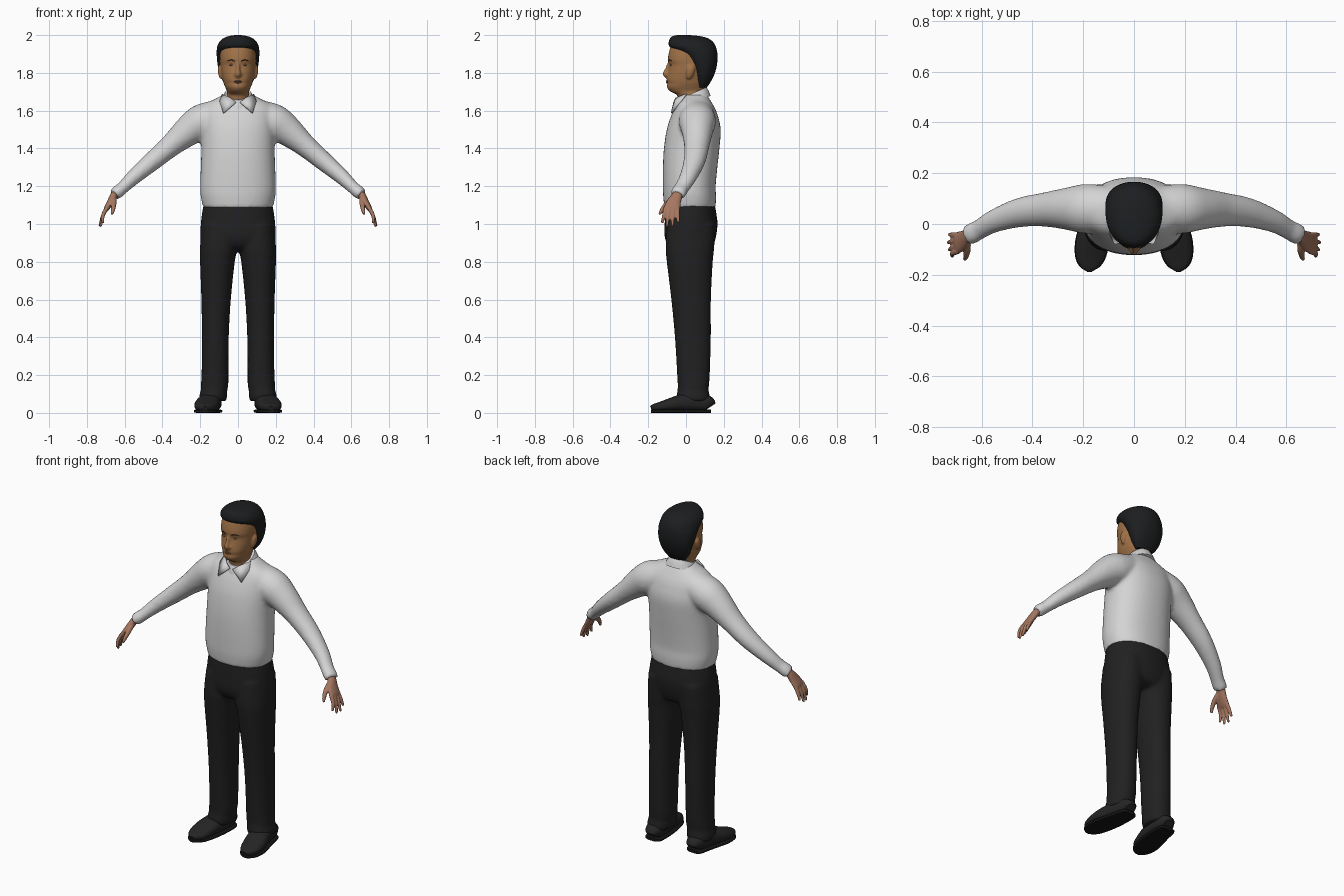
import bpy, bmesh, math
from mathutils import Vector, Matrix


def material(name, r, g, b):
    m = bpy.data.materials.new(name)
    m.diffuse_color = (r, g, b, 1)
    return m


FACE = material("face_skin", 0.36, 0.17, 0.065)
HAND = material("hand_skin", 0.38, 0.185, 0.12)
SHIRT = material("shirt_white", 0.66, 0.66, 0.66)
CLOTH = material("trouser_black", 0.015, 0.015, 0.016)
HAIR = material("hair_black", 0.012, 0.013, 0.014)
LEATHER = material("shoe_black", 0.018, 0.018, 0.018)
SOLE = material("sole_black", 0.008, 0.008, 0.008)
LIP = material("lip_brown", 0.27, 0.105, 0.06)
EYE = material("eye_grey", 0.22, 0.17, 0.13)


def resample(pts, steps):
    """Catmull-Rom interpolation of stations of any dimension."""
    out = []
    for i in range(len(pts) - 1):
        a, b, c, d = pts[max(i - 1, 0)], pts[i], pts[i + 1], pts[min(i + 2, len(pts) - 1)]
        for k in range(steps):
            t = k / steps
            out.append([0.5 * (2 * q + (r - p) * t + (2 * p - 5 * q + 4 * r - s) * t * t
                               + (3 * q - p - 3 * r + s) * t ** 3) for p, q, r, s in zip(a, b, c, d)])
    return out + [list(pts[-1])]


def loft(bm, stations, n=32, steps=4, power=2.0, flat=False, side=1, ref=(0, 1, 0)):
    """Skin (x, y, z, ra, rb) stations; rb lies along ref, ra across it."""
    st = resample(stations, steps)
    rings = []
    for i, (x, y, z, ra, rb) in enumerate(st):
        if flat:
            u, v = Vector((0, 1, 0)), Vector((1, 0, 0))
        else:
            t = (Vector(st[min(i + 1, len(st) - 1)][:3]) - Vector(st[max(i - 1, 0)][:3])).normalized()
            u = Vector(ref)
            u = (u - t * u.dot(t)).normalized()
            v = t.cross(u)
        ring = []
        for k in range(n):
            a = 2 * math.pi * k / n
            c, s = math.cos(a), math.sin(a)
            p = (Vector((x, y, z)) + v * max(ra, 0.001) * math.copysign(abs(c) ** (2 / power), c)
                 + u * max(rb, 0.001) * math.copysign(abs(s) ** (2 / power), s))
            ring.append(bm.verts.new((p.x * side, p.y, p.z)))
        rings.append(ring)
    for r0, r1 in zip(rings, rings[1:]):
        for k in range(n):
            bm.faces.new((r0[k], r0[(k + 1) % n], r1[(k + 1) % n], r1[k]))
    bm.faces.new(rings[0])
    bm.faces.new(rings[-1])


def levels(rows):
    """(z, half width, front y, back y, centre x) rows to stations."""
    return [(r[4] if len(r) > 4 else 0, (r[2] + r[3]) / 2, r[0], r[1], (r[3] - r[2]) / 2) for r in rows]


def finish(bm, name, mat, voxel=0, smooth=0, mirror=False):
    bmesh.ops.recalc_face_normals(bm, faces=bm.faces[:])
    for f in bm.faces:
        f.smooth = len(f.verts) < 5
    me = bpy.data.meshes.new(name)
    bm.to_mesh(me)
    bm.free()
    me.materials.append(mat)
    ob = bpy.data.objects.new(name, me)
    bpy.context.collection.objects.link(ob)
    if voxel:
        m = ob.modifiers.new("fuse", 'REMESH')
        m.mode = 'VOXEL'
        m.voxel_size = voxel
        m.use_smooth_shade = True
    if smooth:
        m = ob.modifiers.new("soften", 'SMOOTH')
        m.factor, m.iterations = 0.5, smooth
    if mirror:
        ob.modifiers.new("mirror", 'MIRROR')
    return ob


# Shirt: torso and both sleeves fused
bm = bmesh.new()
loft(bm, levels([(1.085, .184, -.114, .155), (1.11, .19, -.117, .158), (1.15, .198, -.121, .159),
                 (1.2, .2, -.122, .157), (1.3, .197, -.122, .166), (1.4, .194, -.117, .177),
                 (1.5, .196, -.102, .184), (1.57, .196, -.08, .17), (1.61, .192, -.062, .155),
                 (1.64, .165, -.047, .138), (1.665, .115, -.032, .123), (1.685, .08, -.01, .11)]),
     n=48, power=2.25, flat=True)
for s in (1, -1):
    loft(bm, [(.10, .06, 1.575, .085, .09), (.19, .06, 1.54, .095, .098), (.26, .06, 1.495, .082, .084),
              (.35, .057, 1.42, .061, .068), (.45, .045, 1.335, .051, .058), (.55, .012, 1.25, .041, .046),
              (.61, -.022, 1.192, .033, .04), (.63, -.033, 1.176, .035, .042), (.655, -.045, 1.154, .033, .04)],
         side=s)
finish(bm, "shirt", SHIRT, 0.011, 6)

# Collar band sloping down to the front
bm = bmesh.new()
loft(bm, levels([(1.635, .1, -.065, .13), (1.665, .085, -.058, .12), (1.69, .07, -.045, .108)]), n=40, flat=True)
for v in bm.verts:
    v.co.z += 0.44 * (v.co.y - 0.03)
finish(bm, "collar_band", SHIRT)

# Pointed collar flaps
bm = bmesh.new()
a, b, c, d, e = [bm.verts.new(p) for p in ((.010, -.067, 1.645), (.078, -.08, 1.588), (.098, -.032, 1.65),
                                           (.085, .0, 1.69), (.04, -.056, 1.668))]
bm.faces.new((a, b, e))
bm.faces.new((b, c, e))
bm.faces.new((c, d, e))
flap = finish(bm, "collar_flaps", SHIRT, mirror=True)
flap.modifiers.new("thickness", 'SOLIDIFY').thickness = 0.008

# Trousers: hips and both legs fused
bm = bmesh.new()
loft(bm, levels([(1.125, .178, -.103, .148), (1.06, .19, -.11, .16), (1.0, .197, -.113, .167),
                 (.93, .199, -.113, .158), (.88, .185, -.09, .14), (.862, .13, -.05, .1)]),
     n=48, power=2.2, flat=True)
for s in (1, -1):
    loft(bm, levels([(1.0, .09, -.1, .155, .1), (.88, .099, -.108, .15, .102), (.8, .092, -.102, .142, .109),
                     (.6, .078, -.078, .132, .116), (.4, .071, -.059, .132, .12), (.2, .071, -.047, .126, .122),
                     (.15, .073, -.044, .122, .124), (.12, .07, -.045, .12, .127), (.09, .074, -.05, .126, .131),
                     (.062, .071, -.045, .128, .134)]), flat=True, power=2.2, side=s)
finish(bm, "trousers", CLOTH, 0.011, 4)

# Shoes and soles: y, centre x, half width, top height
SHOE = [(.132, .135, .028, .06), (.115, .136, .047, .09), (.05, .142, .056, .105), (-.02, .153, .062, .098),
        (-.08, .166, .064, .078), (-.135, .173, .056, .058), (-.168, .175, .037, .047), (-.184, .175, .012, .036)]
bm = bmesh.new()
loft(bm, [(x, y, h / 2 + .004, h / 2 - .003, w) for y, x, w, h in SHOE], power=2.4, ref=(1, 0, 0))
finish(bm, "shoes", LEATHER, mirror=True)
bm = bmesh.new()
loft(bm, [(x, y, .009, .009, w + .003) for y, x, w, h in SHOE], power=5, ref=(1, 0, 0))
finish(bm, "soles", SOLE, mirror=True)

# Hands: palm, four fingers and thumb fused
bm = bmesh.new()
loft(bm, [(.635, -.036, 1.175, .02, .026), (.657, -.047, 1.15, .02, .028), (.676, -.064, 1.115, .018, .038),
          (.694, -.074, 1.085, .015, .043), (.702, -.077, 1.07, .01, .038)], n=24)
for y0, tip in ((-.108, (.716, -.127, 1.005)), (-.087, (.728, -.102, .985)),
                (-.065, (.733, -.073, .987)), (-.044, (.728, -.041, 1.008))):
    mid = (.715, y0 * .6 + tip[1] * .4 - .001, 1.045)
    loft(bm, [(.693, y0, 1.088, .011, .011), (*mid, .0105, .0105), (*tip, .007, .007)], n=12)
loft(bm, [(.657, -.06, 1.14, .014, .014), (.657, -.1, 1.108, .014, .014), (.662, -.127, 1.075, .011, .011),
          (.668, -.14, 1.05, .007, .007)], n=12, ref=(1, 0, 0))
finish(bm, "hands", HAND, 0.005, 2, mirror=True)

# Head: skull, jaw, neck, nose and ears fused
bm = bmesh.new()
loft(bm, levels([(1.61, .066, -.03, .1), (1.66, .063, -.042, .1), (1.685, .06, -.05, .1), (1.702, .058, -.084, .1),
                 (1.725, .068, -.101, .105), (1.745, .076, -.098, .108), (1.765, .081, -.102, .112),
                 (1.8, .088, -.096, .12), (1.842, .093, -.089, .13), (1.868, .095, -.096, .133),
                 (1.91, .094, -.09, .134), (1.95, .085, -.075, .125), (1.98, .05, -.04, .09)]),
     n=48, power=2.1, flat=True)
loft(bm, [(0, -.086, 1.86, .008, .008), (0, -.1, 1.82, .011, .01), (0, -.109, 1.795, .014, .014),
          (0, -.1, 1.78, .01, .012)], n=16, ref=(1, 0, 0))
for s in (1, -1):
    loft(bm, [(.012, -.09, 1.792, .01, .01), (.014, -.1, 1.79, .009, .009), (.013, -.107, 1.788, .004, .004)],
         n=12, side=s, ref=(1, 0, 0))
    loft(bm, [(.09, .025, 1.838, .008, .01), (.095, .026, 1.825, .012, .021), (.094, .02, 1.795, .011, .019),
              (.089, .012, 1.77, .007, .009)], n=16, side=s)
finish(bm, "head", FACE, 0.006, 3)

# Hair cap with a raised fringe, side and nape following the skull
bm = bmesh.new()
loft(bm, levels([(1.722, .055, .06, .11), (1.755, .08, .05, .132), (1.8, .098, .036, .153), (1.85, .109, .012, .165),
                 (1.9, .113, -.03, .166), (1.925, .112, -.07, .162), (1.943, .109, -.09, .156),
                 (1.965, .098, -.091, .142), (1.984, .076, -.084, .114), (1.995, .048, -.07, .07),
                 (2.0, .015, -.045, .02)]), n=48, power=2.1, flat=True)
finish(bm, "hair", HAIR)

# Eyes and eyebrows
bm = bmesh.new()
bmesh.ops.create_uvsphere(bm, u_segments=16, v_segments=8, radius=1,
                          matrix=Matrix.Translation((.035, -.08, 1.842)) @ Matrix.Diagonal((.013, .006, .005, 1)))
finish(bm, "eyes", EYE, mirror=True)
bm = bmesh.new()
loft(bm, [(.016, -.091, 1.862, .002, .003), (.036, -.087, 1.868, .003, .004), (.056, -.073, 1.863, .001, .003)], n=10)
finish(bm, "eyebrows", HAIR, mirror=True)

# Lips
bm = bmesh.new()
for z in (1.757, 1.749):
    loft(bm, [(-.025, -.091, 1.753, .001, .003), (0, -.1, z, .0045, .006), (.025, -.091, 1.753, .001, .003)], n=12)
finish(bm, "lips", LIP)
